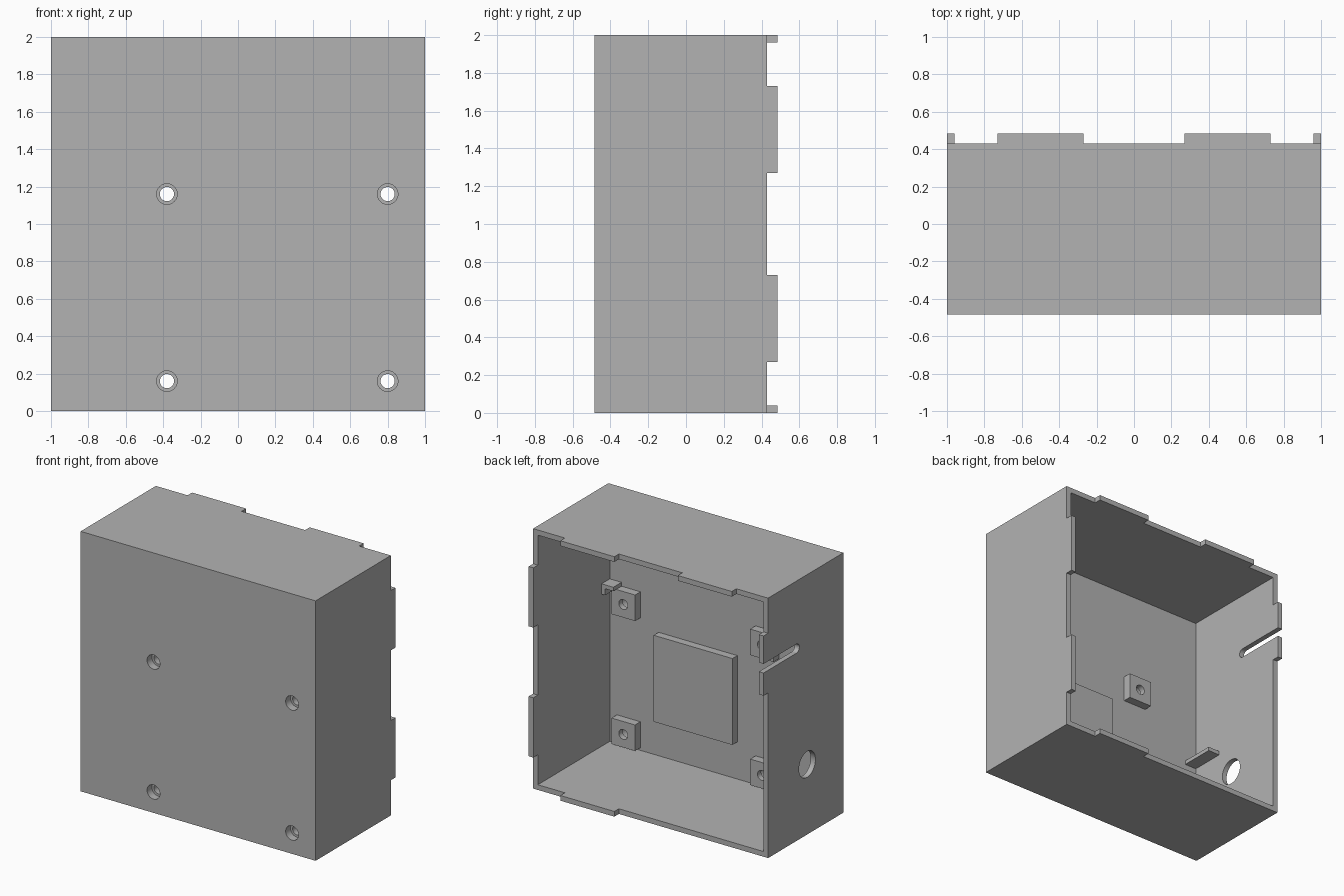
import bpy, bmesh
from math import pi
from mathutils import Matrix, Vector

cube = bpy.data.objects.get("Cube")
if cube:
    bpy.data.objects.remove(cube, do_unlink=True)

grey = bpy.data.materials.new("plain grey plastic")
grey.use_nodes = True
grey.diffuse_color = (0.45, 0.45, 0.45, 1)
grey.node_tree.nodes["Principled BSDF"].inputs["Base Color"].default_value = grey.diffuse_color

WALL = 0.04
FRONT, RIM, TAB = -0.485, 0.43, 0.485
FLOOR = FRONT + WALL
IN = 1 - WALL


def finish(name, bm):
    mesh = bpy.data.meshes.new(name)
    bm.to_mesh(mesh)
    bm.free()
    mesh.materials.append(grey)
    ob = bpy.data.objects.new(name, mesh)
    bpy.context.scene.collection.objects.link(ob)
    return ob


def box(name, x, y, z):
    """Box given by its (low, high) range on each axis."""
    bm = bmesh.new()
    lo, hi = Vector((x[0], y[0], z[0])), Vector((x[1], y[1], z[1]))
    size = hi - lo
    bmesh.ops.create_cube(bm, size=1, matrix=Matrix.Translation((lo + hi) / 2) @ Matrix.Diagonal((*size, 1)))
    return finish(name, bm)


def rod(name, centre, radius, length, axis, sides=32):
    turn = Matrix.Rotation(pi / 2, 4, "X" if axis == "y" else "Y")
    bm = bmesh.new()
    bmesh.ops.create_cone(bm, cap_ends=True, segments=sides, radius1=radius, radius2=radius,
                          depth=length, matrix=Matrix.Translation(centre) @ turn)
    return finish(name, bm)


def cut(ob, cutters):
    """Subtract all cutters and bake the result."""
    for c in cutters:
        m = ob.modifiers.new("cut", "BOOLEAN")
        m.operation, m.solver, m.object = "DIFFERENCE", "EXACT", c
    bpy.context.view_layer.update()
    baked = bpy.data.meshes.new_from_object(ob.evaluated_get(bpy.context.evaluated_depsgraph_get()))
    ob.modifiers.clear()
    ob.data = baked


# Open-backed case
case = box("case", (-1, 1), (FRONT, TAB), (0, 2))
cutters = [box("cavity_cutter", (-IN, IN), (FLOOR, 1), (WALL, 2 - WALL))]

# Rim notches that leave the joint tabs standing
both = [(-1.1, -0.73), (-0.27, 0.27), (0.73, 1.1)]
upper_only = [(-1.1, 0.27), (0.73, 1.1)]
depth = (RIM, 1)
for a, b in both:
    cutters.append(box("top_notch_cutter", (a, b), depth, (1.93, 2.1)))
    cutters.append(box("left_notch_cutter", (0.93, 1.1), depth, (a + 1, b + 1)))
for a, b in upper_only:
    cutters.append(box("bottom_notch_cutter", (a, b), depth, (-0.1, 0.07)))
    cutters.append(box("right_notch_cutter", (-1.1, -0.93), depth, (a + 1, b + 1)))

# Cable slot with a round end, and the switch hole, in the right wall
SLOT_Z, SLOT_R = 1.48, 0.035
cutters.append(box("slot_cutter", (-1.1, -0.9), (0.085, 1), (SLOT_Z - SLOT_R, SLOT_Z + SLOT_R)))
cutters.append(rod("slot_end_cutter", (-1, 0.085, SLOT_Z), SLOT_R, 0.2, "x"))
cutters.append(rod("switch_hole_cutter", (-1, -0.045, 0.54), 0.1, 0.2, "x"))

# Mounting posts with stepped screw holes through the front plate
for x in (-0.38, 0.8):
    for z in (0.16, 1.16):
        post = box("mounting_post", (x - 0.1, x + 0.1), (FLOOR, -0.38), (z - 0.1, z + 0.1))
        bores = [rod("screw_head_cutter", (x, -0.5, z), 0.055, 0.15, "y"),
                 rod("screw_shaft_cutter", (x, -0.4, z), 0.038, 0.3, "y")]
        cut(post, bores)
        cutters += bores
cut(case, cutters)
for c in cutters:
    bpy.data.objects.remove(c, do_unlink=True)

# Raised pad between the posts
box("raised_pad", (-0.125, 0.545), (FLOOR, -0.385), (0.325, 0.99))

# Hooked clip on the left wall and ledge on the right wall
box("clip_top", (0.86, IN), (FLOOR, -0.345), (1.26, 1.29))
box("clip_leg", (IN - 0.03, IN), (FLOOR, -0.345), (1.21, 1.26))
box("side_ledge", (-IN, -0.86), (FLOOR, -0.18), (0.74, 0.77))

# Smooth the round bores while keeping hard edges
bpy.ops.object.select_all(action="DESELECT")
for ob in bpy.context.scene.objects:
    if ob.type == "MESH" and (ob == case or ob.name.startswith("mounting_post")):
        ob.select_set(True)
        bpy.context.view_layer.objects.active = ob
bpy.ops.object.shade_smooth_by_angle(angle=pi / 6)
